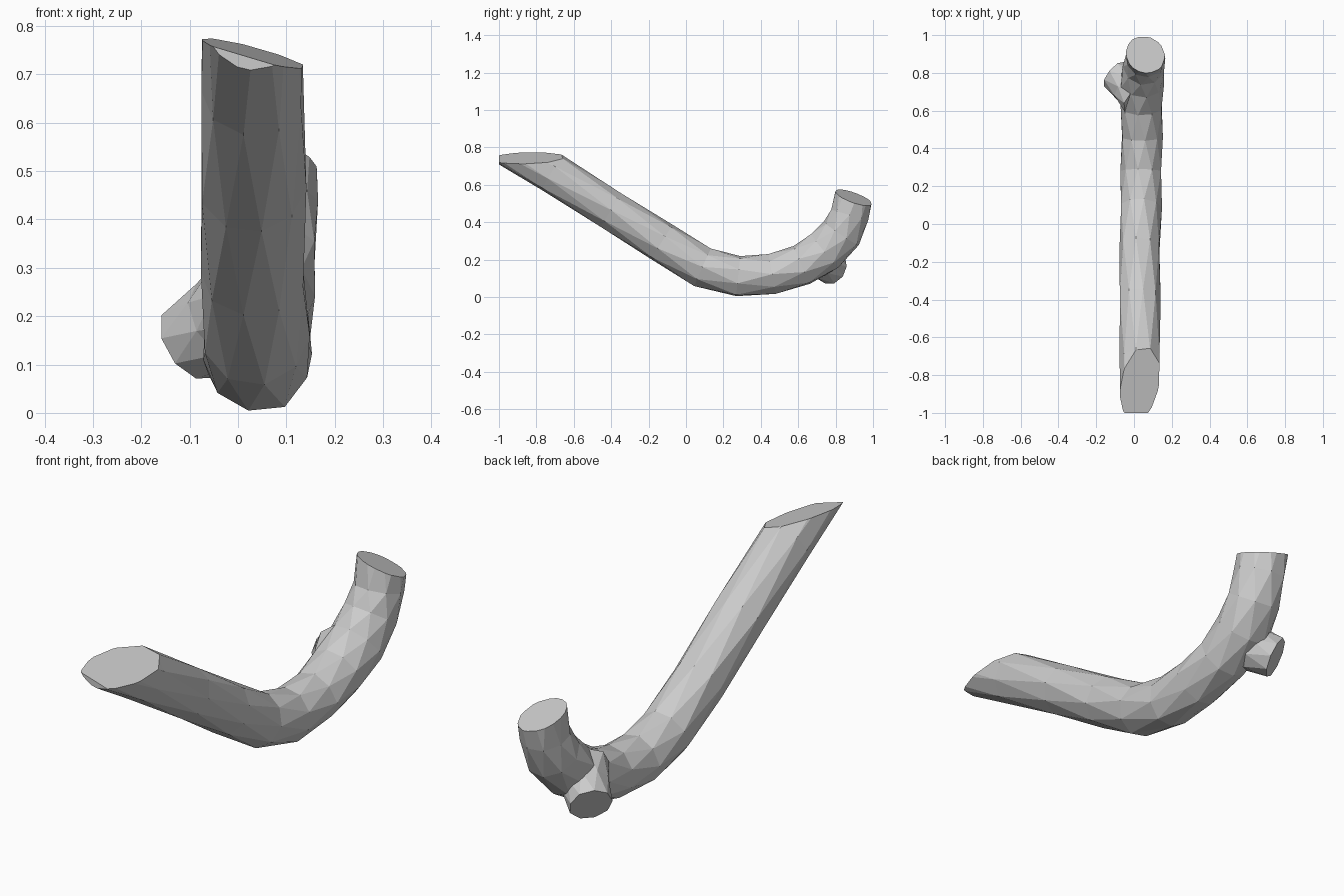
import bpy, bmesh, math, random
from mathutils import Vector

random.seed(4)
if "Cube" in bpy.data.objects:
    bpy.data.objects.remove(bpy.data.objects["Cube"])

grey = bpy.data.materials.new("plain grey")
grey.use_nodes = True
grey.diffuse_color = (0.6, 0.6, 0.6, 1)
grey.node_tree.nodes["Principled BSDF"].inputs["Base Color"].default_value = grey.diffuse_color

SIDES = 9


def limb(name, path, cuts=(), jitter=0.004):
    """Sweep a faceted tube along (x, y, z, radius) points, then saw off its ends."""
    bm = bmesh.new()
    pts = [Vector(p[:3]) for p in path]
    rings = []
    for i, p in enumerate(pts):
        along = (pts[min(i + 1, len(pts) - 1)] - pts[max(i - 1, 0)]).normalized()
        side = Vector((1, 0, 0))
        side = (side - along * side.dot(along)).normalized()
        up = along.cross(side)
        ring = []
        for k in range(SIDES):
            # every second ring is turned half a step for an irregular carved look
            a = 2 * math.pi * (k + 0.5 * (i % 2)) / SIDES
            r = path[i][3] + random.uniform(-jitter, jitter)
            ring.append(bm.verts.new(p + side * math.cos(a) * r + up * math.sin(a) * r))
        rings.append(ring)
    for i, (a, b) in enumerate(zip(rings, rings[1:])):
        for k in range(SIDES):
            n = (k + 1) % SIDES
            if i % 2 == 0:
                bm.faces.new((a[k], a[n], b[k]))
                bm.faces.new((a[n], b[n], b[k]))
            else:
                bm.faces.new((a[k], a[n], b[n]))
                bm.faces.new((a[k], b[n], b[k]))
    bm.faces.new(rings[0])
    bm.faces.new(rings[-1])
    for co, normal in cuts:
        bmesh.ops.bisect_plane(bm, geom=bm.verts[:] + bm.edges[:] + bm.faces[:],
                               plane_co=co, plane_no=normal, clear_outer=True)
        bmesh.ops.holes_fill(bm, edges=[e for e in bm.edges if e.is_boundary], sides=0)
    bmesh.ops.recalc_face_normals(bm, faces=bm.faces[:])
    mesh = bpy.data.meshes.new(name)
    bm.to_mesh(mesh)
    bm.free()
    mesh.materials.append(grey)
    obj = bpy.data.objects.new(name, mesh)
    bpy.context.collection.objects.link(obj)
    return obj


# Long arm: straight, sawn nearly level on top and blunt at the tip
arm_cuts = [((0, -1, 0.742), (0.3, -0.07, 1)), ((0, -1, 0), (0, -1, 0))]
# Short upright end: sawn with a slight tilt
end_cut = [((0.06, 0.9, 0.53), (0.25, 0.33, 0.9))]

limb("bent_branch", [
    (0.03, -1.30, 1.01, 0.108),
    (0.03, -0.72, 0.665, 0.109),
    (0.03, -0.40, 0.465, 0.109),
    (0.03, -0.13, 0.292, 0.110),
    (0.035, 0.09, 0.160, 0.110),
    (0.04, 0.28, 0.110, 0.111),
    (0.04, 0.46, 0.122, 0.109),
    (0.04, 0.62, 0.170, 0.113),
    (0.045, 0.745, 0.245, 0.117),
    (0.055, 0.83, 0.340, 0.112),
    (0.06, 0.875, 0.440, 0.106),
    (0.06, 0.92, 0.650, 0.105),
], arm_cuts + end_cut)

# Stump of a sawn side twig, flared where it joins
limb("side_stump", [
    (0.03, 0.67, 0.235, 0.110),
    (-0.03, 0.73, 0.190, 0.097),
    (-0.098, 0.79, 0.145, 0.088),
], jitter=0.002)
